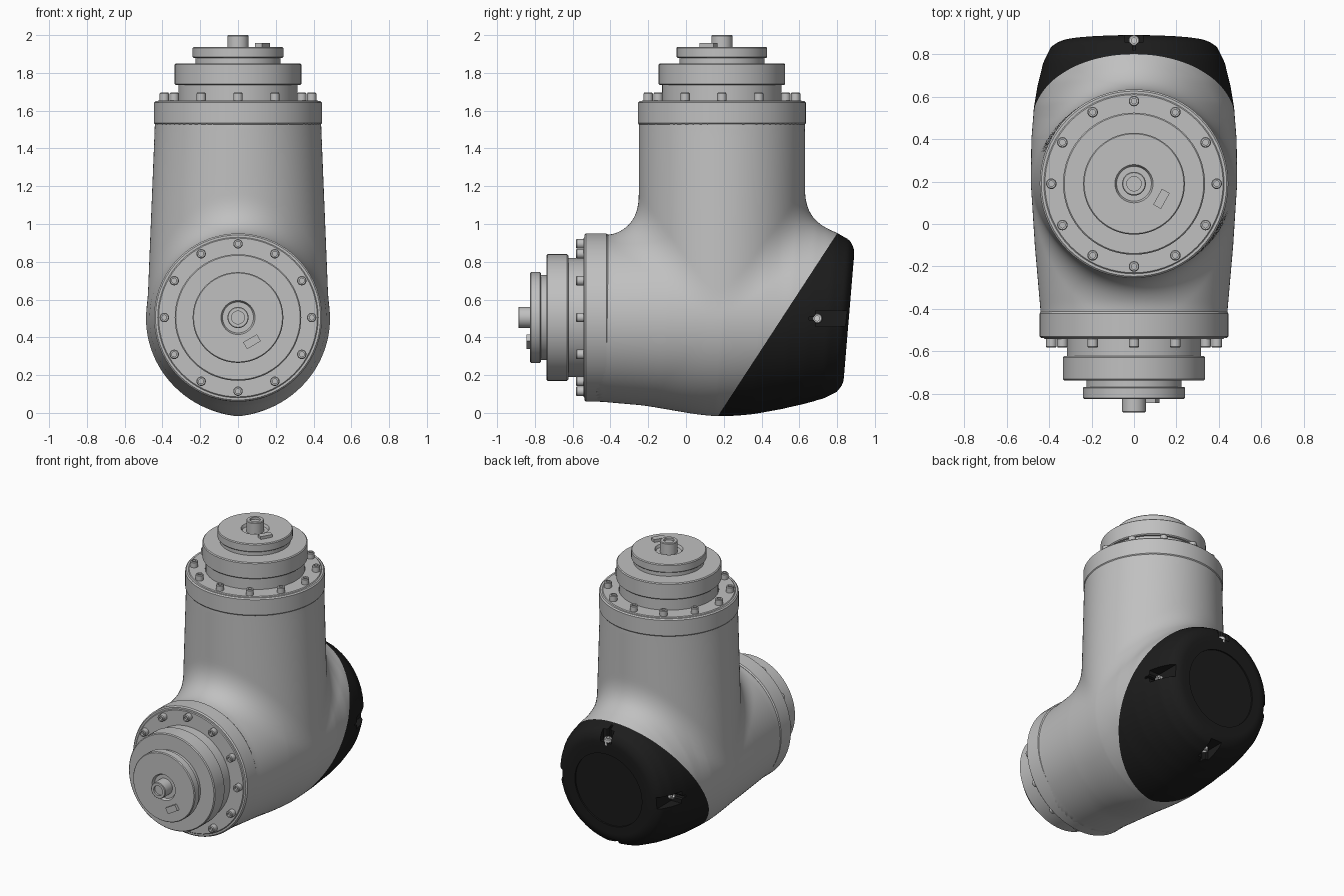
import bpy, bmesh, math
from mathutils import Matrix, Vector

cube = bpy.data.objects.get("Cube")
if cube:
    bpy.data.objects.remove(cube, do_unlink=True)


def material(name, value):
    m = bpy.data.materials.new(name)
    m.use_nodes = True
    colour = (value, value, value, 1)
    m.diffuse_color = colour
    m.node_tree.nodes["Principled BSDF"].inputs["Base Color"].default_value = colour
    return m


GREY = material("housing grey", 0.53)
BLACK = material("cover black", 0.012)
STEEL = material("screw steel", 0.65)


def finish(name, bm, mats, angle=35):
    mesh = bpy.data.meshes.new(name)
    bm.normal_update()
    bm.to_mesh(mesh)
    bm.free()
    for m in mats:
        mesh.materials.append(m)
    mesh.shade_smooth()
    mesh.set_sharp_from_angle(angle=math.radians(angle))
    ob = bpy.data.objects.new(name, mesh)
    bpy.context.scene.collection.objects.link(ob)
    return ob


def lathe(name, profile, matrix, mat, steps=72):
    """Spin a radius/height profile about local z."""
    bm = bmesh.new()
    verts = [bm.verts.new((r, 0, h)) for r, h in profile]
    edges = [bm.edges.new(pair) for pair in zip(verts, verts[1:])]
    bmesh.ops.spin(bm, geom=verts + edges, axis=(0, 0, 1), cent=(0, 0, 0),
                   angle=math.tau, steps=steps)
    bmesh.ops.remove_doubles(bm, verts=bm.verts, dist=0.0001)
    bmesh.ops.recalc_face_normals(bm, faces=bm.faces)
    bm.transform(matrix)
    return finish(name, bm, [mat], 30)


# Housing shape: a lying barrel blended into an upright tube
AXIS_Y, AXIS_Z, TUBE_R = 0.19, 0.5, 0.44
TILT = 0.084
BACK = 0.862
BARREL = [(-0.6, 0.438), (-0.41, 0.441), (-0.1, 0.468), (0.2, 0.487), (0.4, 0.484),
          (0.55, 0.472), (0.65, 0.455), (0.76, 0.427), (0.83, 0.392), (0.87, 0.35)]


def barrel_radius(y):
    for (a, ra), (b, rb) in zip(BARREL, BARREL[1:]):
        if y <= b:
            return ra + (rb - ra) * (y - a) / (b - a)
    return BARREL[-1][1]


def smooth_min(a, b, k):
    gap = max(k - abs(a - b), 0)
    return min(a, b) - gap * gap / (4 * k)


def field(x, y, z):
    dy, dz = y - AXIS_Y, z - AXIS_Z
    back = y - TILT * dz
    rh = math.hypot(x, dz) + 1e-6
    lift = 0.025 * max(dz / rh, 0) * min(max((y - 0.5) / 0.25, 0), 1)
    barrel = rh - barrel_radius(back) - lift
    barrel = -smooth_min(-barrel, BACK - back, 0.04)
    sx = TUBE_R + 0.042 * min(max((1.53 - z) / 1.03, 0), 1)
    tube = math.hypot(x * TUBE_R / sx, dy, min(dz, 0)) - TUBE_R
    rv = math.hypot(x, dy) + 1e-6
    along = min(max(x * x / (rh * rv), 0), 1)
    body = smooth_min(barrel, tube, 0.2 * (1 - along) + 0.005)
    return max(body, -0.48 - y, z - 1.6)


# Project a cube grid outwards onto the housing surface
bm = bmesh.new()
bmesh.ops.create_cube(bm, size=2)
bmesh.ops.subdivide_edges(bm, edges=bm.edges, cuts=79, use_grid_fill=True)
centre = Vector((0, AXIS_Y, AXIS_Z))
for v in bm.verts:
    d = Vector([math.tan(c * math.pi / 4) for c in v.co]).normalized()
    near, far = 0.2, 1.6
    for _ in range(16):
        mid = (near + far) / 2
        if field(*(centre + d * mid)) < 0:
            near = mid
        else:
            far = mid
    v.co = centre + d * near

# Slanted parting line between housing and rear cover
cut_co = Vector((0, 0.18, 0))
cut_no = Vector((0, 0.95, -0.62)).normalized()
bmesh.ops.bisect_plane(bm, geom=bm.verts[:] + bm.edges[:] + bm.faces[:], dist=0.0005,
                       plane_co=cut_co, plane_no=cut_no)
for f in bm.faces:
    f.material_index = int((f.calc_center_median() - cut_co).dot(cut_no) > 0)
housing = finish("housing_and_rear_cover", bm, [GREY, BLACK])

# Cutters: recessed rear disc and four screw slots
bm = bmesh.new()
lean = Matrix.Rotation(-math.pi / 2 - math.atan(TILT), 4, 'X')
rear = Matrix.Translation((0, BACK, AXIS_Z))
bmesh.ops.create_cone(bm, cap_ends=True, segments=64, radius1=0.26, radius2=0.26,
                      depth=0.1, matrix=rear @ lean @ Matrix.Translation((0, 0, 0.04)))
slots = [(0, 0.65, 0.365), (90, 0.82, 0.345), (180, 0.65, 0.365), (270, 0.65, 0.365)]
for angle, start, floor in slots:
    turn = Matrix.Translation((0, 0, AXIS_Z)) @ Matrix.Rotation(math.radians(-angle), 4, 'Y')
    size = Matrix.Diagonal((0.3, 0.3, 0.085, 1))
    place = turn @ Matrix.Translation((floor + 0.15, start + 0.15, 0)) @ size
    box = bmesh.ops.create_cube(bm, size=1, matrix=place)["verts"]
    radial = turn.to_3x3() @ Vector((1, 0, 0))
    edges = {e for v in box for e in v.link_edges
             if abs((e.verts[0].co - e.verts[1].co).normalized().dot(radial)) > 0.9}
    bmesh.ops.bevel(bm, geom=list(edges), offset=0.035, segments=5, affect='EDGES')
    # Screw sitting in the slot
    seat = turn @ Matrix.Translation((floor, start + 0.045, 0)) @ Matrix.Rotation(math.pi / 2, 4, 'Y')
    lathe("cover_screw", [(0, -0.02), (0.026, -0.02), (0.026, 0.02), (0.022, 0.025),
                          (0.013, 0.025), (0.013, 0.012), (0, 0.012)], seat, STEEL, 18)
for f in bm.faces:
    f.material_index = 1
cutter = finish("cover_cutter", bm, [GREY, BLACK])
cutter.hide_render = True

mod = housing.modifiers.new("cover recesses", 'BOOLEAN')
mod.operation, mod.solver, mod.object = 'DIFFERENCE', 'EXACT', cutter
bpy.context.view_layer.objects.active = housing
bpy.ops.object.modifier_apply(modifier=mod.name)
bpy.data.objects.remove(cutter, do_unlink=True)
housing.data.set_sharp_from_angle(angle=math.radians(35))

# Output drive, stepped rings and shaft, shared by the top and front ends
FLANGE = [(0, -0.005), (0.438, -0.005), (0.445, 0.004), (0.445, 0.112), (0.437, 0.12),
          (0.425, 0.12), (0.42, 0.125), (0.318, 0.125), (0.318, 0.1), (0, 0.1)]
RING = [(0, 0.1), (0.316, 0.1), (0.316, 0.205), (0.329, 0.205), (0.335, 0.211),
        (0.335, 0.314), (0.329, 0.32), (0, 0.32)]
DISC = [(0, 0.3), (0.225, 0.3), (0.225, 0.35), (0.235, 0.35), (0.24, 0.355), (0.24, 0.402),
        (0.235, 0.408), (0.09, 0.408), (0.082, 0.39), (0, 0.39)]
SHAFT = [(0, 0.36), (0.056, 0.36), (0.056, 0.466), (0.052, 0.47), (0.034, 0.47),
         (0.034, 0.455), (0, 0.455)]
BOLT = [(0, 0.11), (0.025, 0.11), (0.025, 0.16), (0.021, 0.165), (0.013, 0.165),
        (0.013, 0.15), (0, 0.15)]


def drive(side, matrix, tab_angle):
    for part, profile in (("flange", FLANGE), ("ring", RING), ("disc", DISC), ("shaft", SHAFT)):
        lathe(f"{side}_{part}", profile, matrix, GREY)
    for i in range(12):
        spot = Matrix.Rotation(i * math.tau / 12, 4, 'Z') @ Matrix.Translation((0.39, 0, 0))
        lathe(f"{side}_flange_bolt", BOLT, matrix @ spot, GREY, 18)
    bm = bmesh.new()
    bmesh.ops.create_cube(bm, size=1, matrix=matrix
                          @ Matrix.Rotation(math.radians(tab_angle), 4, 'Z')
                          @ Matrix.Translation((0.148, 0, 0.415))
                          @ Matrix.Diagonal((0.042, 0.085, 0.025, 1)))
    finish(f"{side}_tab", bm, [GREY])


drive("top", Matrix.Translation((0, AXIS_Y, 1.53)), -29)
drive("front", Matrix.Translation((0, -0.418, 0.505)) @ Matrix.Rotation(math.pi / 2, 4, 'X'), -60)
